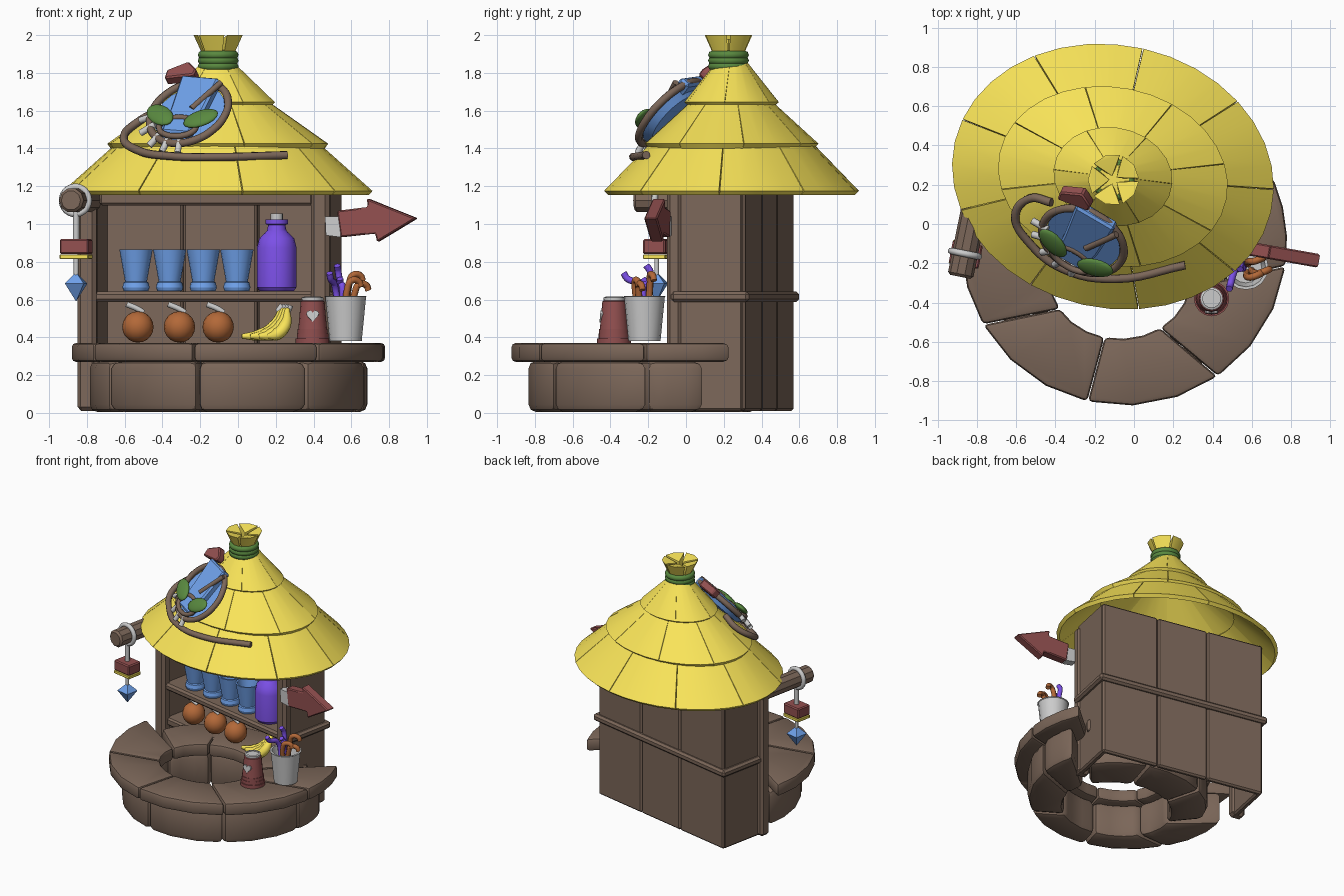
import bpy, bmesh
from math import sin, cos, pi, radians
from mathutils import Matrix, Vector

if "Cube" in bpy.data.objects:
    bpy.data.objects.remove(bpy.data.objects["Cube"])

COL = dict(brown=(.2, .135, .1), yellow=(.95, .78, .1), blue=(.16, .36, .83), purple=(.2, .08, .8),
           red=(.29, .08, .08), orange=(.45, .14, .04), green=(.1, .25, .05))
MATS = {}
for k, c in COL.items():
    MATS[k] = bpy.data.materials.new(k)
    MATS[k].diffuse_color = (*c, 1)

T = Matrix.Translation
CAB = T((-.125, .255, 0)) @ Matrix.Rotation(radians(-11.5), 4, 'Z')   # rotated hut frame


def add(name, data, mat):
    ob = bpy.data.objects.new(name, data)
    bpy.context.collection.objects.link(ob)
    if mat:
        data.materials.append(MATS[mat])
    return ob


def finish(name, bm, mat, M=Matrix(), bevel=0, seg=2):
    bmesh.ops.recalc_face_normals(bm, faces=bm.faces)
    if bevel:
        es = [e for e in bm.edges if e.calc_face_angle(0) > .5]
        bmesh.ops.bevel(bm, geom=es, offset=bevel, segments=seg, affect='EDGES', profile=.5)
    bm.transform(M)
    for f in bm.faces:
        f.smooth = True
    for e in bm.edges:
        e.smooth = e.calc_face_angle(0) < .55
    me = bpy.data.meshes.new(name)
    bm.to_mesh(me)
    bm.free()
    return add(name, me, mat)


def box(name, c, d, mat='brown', M=CAB, bevel=.012):
    bm = bmesh.new()
    bmesh.ops.create_cube(bm, size=1, matrix=T(c) @ Matrix.Diagonal((*d, 1)))
    return finish(name, bm, mat, M, bevel, 1)


def prism(name, pts, z0, z1, mat, M=Matrix(), bevel=0, seg=2):
    bm = bmesh.new()
    lo = [bm.verts.new((x, y, z0)) for x, y in pts]
    hi = [bm.verts.new((x, y, z1)) for x, y in pts]
    bm.faces.new(lo[::-1])
    bm.faces.new(hi)
    for i in range(len(pts)):
        j = (i + 1) % len(pts)
        bm.faces.new((lo[i], lo[j], hi[j], hi[i]))
    return finish(name, bm, mat, M, bevel, seg)


def lathe(name, prof, mat, M=Matrix(), n=16):
    bm = bmesh.new()
    vs = [bm.verts.new((r, 0, z)) for r, z in prof]
    es = [bm.edges.new(p) for p in zip(vs, vs[1:])]
    bmesh.ops.spin(bm, geom=vs + es, angle=2 * pi, steps=n, axis=(0, 0, 1), cent=(0, 0, 0))
    bmesh.ops.remove_doubles(bm, verts=bm.verts, dist=1e-4)
    return finish(name, bm, mat, M)


def ball(name, c, s, mat, M=Matrix(), seg=16):
    bm = bmesh.new()
    bmesh.ops.create_uvsphere(bm, u_segments=seg, v_segments=seg // 2 + 2, radius=1)
    return finish(name, bm, mat, M @ T(c) @ Matrix.Diagonal((*s, 1)))


def tube(name, pts, r, mat, M=Matrix(), closed=False, radii=None):
    cu = bpy.data.curves.new(name, 'CURVE')
    cu.dimensions, cu.bevel_depth, cu.bevel_resolution, cu.resolution_u = '3D', r, 2, 6
    cu.use_fill_caps = True
    sp = cu.splines.new('BEZIER')
    sp.bezier_points.add(len(pts) - 1)
    for i, (b, p) in enumerate(zip(sp.bezier_points, pts)):
        b.co = M @ Vector(p)
        b.handle_left_type = b.handle_right_type = 'AUTO'
        b.radius = radii[i] if radii else 1
    sp.use_cyclic_u = closed
    return add(name, cu, mat)


def ring(name, R, r, mat, M=Matrix(), sy=1):
    return tube(name, [(R * cos(i * pi / 6), R * sy * sin(i * pi / 6), 0) for i in range(12)], r, mat, M, True)


# round counter: base blocks and slabs around an off-centre hole
def counter(name, a0, a1, rx, ry, grow, z0, z1, bevel):
    g = radians(.15)
    A = [radians(a0) + g + (radians(a1 - a0) - 2 * g) * i / 3 for i in range(4)]
    out = [(-.05 + rx * cos(a), -.1 + ry * sin(a)) for a in A]
    inn = [(-.07 + (.355 + grow) * cos(a), -.28 + (.305 + grow) * sin(a)) for a in A]
    prism(name, out + inn[::-1], z0, z1, 'brown', bevel=bevel)


for a0, a1 in ((167, 210), (210, 257), (257, 305), (305, 352), (352, 384)):
    counter('counter_slab', a0, a1, .83, .825, 0, .27, .37, .022)
    counter('counter_base', a0, a1 if a1 < 380 else 376, .735, .735, .05, .005, .275, .04)
for a0, a1 in ((24, 70), (70, 120), (120, 167)):
    counter('counter_slab_back', a0, a1, .64, .5, 0, .27, .37, .022)
    counter('counter_base_back', a0, a1, .6, .48, .05, .005, .275, .04)

# hut: plank walls, corner posts, shelf, lintel
for a, b in ((-.65, -.2), (-.2, .2), (.2, .65)):
    box('back_plank', ((a + b) / 2, .17, .62), (b - a - .003, .04, 1.22))
for s in (-1, 1):
    box('side_wall', (s * .63, -.005, .62), (.045, .37, 1.22))
    box('front_post', (.615 if s > 0 else -.645, -.19, .61), (.1, .085, 1.2), bevel=.02)
box('hut_floor', (0, -.01, .335), (1.26, .36, .06))
box('shelf_band', (0, .005, .615), (1.36, .42, .055), bevel=.015)
box('lintel', (0, -.19, 1.135), (1.16, .06, .075), bevel=.015)


# thatched roof: three tiers of separate panels
def tier(a, b, z0, a2, b2, z1, panels, off):
    for p in range(panels):
        bm = bmesh.new()
        w = 2 * pi / panels
        A = [off + p * w + .004 + (w - .008) * i / 4 for i in range(5)]
        lo = [bm.verts.new((a * cos(t), b * sin(t), z0)) for t in A]
        hi = [bm.verts.new((a2 * cos(t), b2 * sin(t), z1)) for t in A]
        for i in range(4):
            bm.faces.new((lo[i], lo[i + 1], hi[i + 1], hi[i])).smooth = True
        bm.transform(CAB @ T((.02, -.01, 0)))
        me = bpy.data.meshes.new('roof_panel')
        bm.to_mesh(me)
        bm.free()
        ob = add('roof_panel', me, 'yellow')
        m = ob.modifiers.new('thick', 'SOLIDIFY')
        m.thickness, m.offset = .03, -1
        m = ob.modifiers.new('crisp', 'EDGE_SPLIT')
        m.split_angle = .55


tier(.825, .67, 1.175, .52, .41, 1.445, 9, .15)
tier(.59, .455, 1.425, .24, .19, 1.67, 8, .4)
tier(.305, .25, 1.645, .085, .085, 1.855, 6, .1)
TOP = T((-.105, .225, 0))
for i in range(3):
    ring('roof_tie', .085, .023, 'green', TOP @ T((0, 0, 1.835 + .03 * i)))
lathe('roof_neck', [(0, 1.8), (.09, 1.8), (.08, 1.92), (0, 1.92)], 'yellow', TOP, 12)
for p in range(5):
    bm = bmesh.new()
    A = [p * 2 * pi / 5 + .06 + (2 * pi / 5 - .12) * i / 2 for i in range(3)]
    c = (.02 * cos(A[1]), .02 * sin(A[1]))
    for r, z in ((.075, 1.88), (.13, 2.0)):
        for t in A:
            bm.verts.new((r * cos(t), r * sin(t), z))
    bm.verts.new((*c, 1.88))
    bm.verts.new((*c, 1.975))
    bmesh.ops.convex_hull(bm, input=bm.verts)
    finish('roof_tuft', bm, 'yellow', TOP)

# shelf goods: tumblers and bottle
for i in range(4):
    x = -.54 + .178 * i
    lathe('tumbler', [(0, 0), (.065, 0), (.072, .02), (.066, .045), (.058, .05), (.088, .22), (.076, .22),
                      (.05, .06), (0, .06)], 'blue', T((x, .13 - .2 * x, .645)))
B = T((.205, .1, .645))
lathe('bottle', [(0, 0), (.09, 0), (.105, .02), (.105, .23), (.092, .28), (.052, .32), (.045, .35), (.06, .355),
                 (.06, .38), (0, .38)], 'purple', B)
lathe('bottle_cap', [(0, .37), (.032, .37), (.032, .41), (0, .41)], None, B)

# counter goods: fruit, bananas
for x in (-.53, -.31, -.105):
    y = .1 - .2 * x
    ball('round_fruit', (x, y, .455), (.083, .083, .083), 'orange')
    tube('fruit_stem', [(x + .03, y, .53), (x, y, .55), (x - .06, y, .575)], .015, None)
for i in range(4):
    d = .035 * i
    tube('banana', [(.23 + d * .3, .08 - d * .3, .55), (.19 + d * .55, .05 - d * .6, .46), (.12 + d * .8, .03 - d * .6, .415),
                    (.02 + d * 1.3, .02 - d * .5, .405)], .033, 'yellow', radii=(.4, 1, 1, .4))
    tube('banana_stalk', [(.21 + d * .5, .08, .535), (.235 + d * .4, .08, .57)], .016, None)

# upturned red cup with heart
R = T((.395, -.38, .37))
lathe('red_cup', [(0, 0), (.09, 0), (.09, .025), (.083, .025), (.083, .05), (.08, .05), (.08, .075), (.076, .075),
                  (.063, .22), (.055, .225), (0, .225)], 'red', R)
lathe('red_cup_top', [(0, .21), (.056, .21), (.058, .24), (.045, .245), (.045, .235), (0, .235)], None, R)
heart = [(.0021 * 16 * sin(t) ** 3, .0022 * (13 * cos(t) - 5 * cos(2 * t) - 2 * cos(3 * t) - cos(4 * t)))
         for t in [i * pi / 8 for i in range(16)]]
prism('cup_heart', heart, 0, .02, None, T((.395, -.435, .515)) @ Matrix.Rotation(pi / 2 - .09, 4, 'X'))

# bucket with straws and canes
K = T((.57, -.22, .38))
lathe('bucket', [(0, 0), (.085, 0), (.108, .235), (.115, .24), (.1, .24), (.08, .14), (0, .14)], None, K)
for x, y, tx, ty, h in ((-.03, .03, -.04, .03, .4), (-.06, -.02, -.08, -.09, .36), (-.02, 0, -.025, .01, .33)):
    tube('straw', [(x * .6, y * .4, .12), (x, y, .3), (tx, ty, h - .03), (tx - .005, ty - .02, h)], .018, 'purple', K)
for x, y, h in ((.02, .03, .34), (.05, -.03, .29), (.01, -.05, .31)):
    tube('cane', [(x * .5, y * .5, .12), (x, y, h - .03), (x + .02, y, h + .01), (x + .06, y + .015, h + .005),
                  (x + .07, y + .02, h - .02)], .018, 'orange', K)

# arrow sign on the right post
S = T((.5, -.11, 0)) @ Matrix.Rotation(radians(-10), 4, 'Z') @ Matrix.Rotation(pi / 2, 4, 'X')
prism('sign_arrow', [(.05, .93), (.235, .95), (.245, .905), (.455, 1.03), (.19, 1.135), (.195, 1.09), (.03, 1.07)],
      -.035, .035, 'red', S, .007, 1)
prism('sign_bracket', [(-.03, .94), (.05, .93), (.04, 1.04), (-.035, 1.04)], -.03, .03, None, S)

# log arm with hanging charm
L = CAB @ T((-.64, -.665, 1.125)) @ Matrix.Rotation(-pi / 2, 4, 'X')
lathe('log_arm', [(0, 0), (.052, 0), (.066, .014), (.066, .5), (0, .5)], 'brown', L, 10)
ring('hanger_ring', .072, .017, None, L @ T((0, 0, .12)))
H = T((-.857, -.155, 0))
tube('hanger_rod', [(0, 0, 1.07), (0, 0, .9)], .017, None, H)
box('charm_block', (0, 0, .88), (.155, .12, .08), 'red', H @ Matrix.Rotation(radians(-11), 4, 'Z'), .008)
box('charm_plate', (0, 0, .827), (.155, .12, .025), 'yellow', H @ Matrix.Rotation(radians(-11), 4, 'Z'), .004)
tube('charm_link', [(0, 0, .82), (0, 0, .73)], .013, None, H)
lathe('charm_gem', [(0, .59), (.072, .685), (0, .745)], 'blue', H @ Matrix.Rotation(radians(34), 4, 'Z'), 4)

# roof ornament: drink in a hoop lying on the thatch
v = Vector((.38, .55, .73)).normalized()
n = Vector((-.3, -.62, .72))
n = (n - v * n.dot(v)).normalized()
E = T((-.26, -.085, 1.59)) @ Matrix((v.cross(n), v, n)).transposed().to_4x4()
ring('ornament_hoop', .22, .021, 'brown', E)
lathe('ornament_disc', [(0, -.05), (.17, -.05), (.2, -.01), (0, -.01)], 'blue', E, 20)
prism('ornament_glass', [(-.085, -.17), (.085, -.17), (.1, 0), (.095, .23), (-.135, .23), (-.1, 0)], -.03, .035,
      'blue', E, .012, 1)
tube('ornament_straw', [(.03, .0, .035), (.12, .2, .03)], .017, 'brown', E)
ring('ornament_rim', .11, .016, 'brown', E @ T((0, -.13, .03)), .6)
for s in (-1, 1):
    ball('ornament_leaf', (0, 0, 0), (.098, .058, .022), 'green',
         E @ T((s * .125, -.075, .05)) @ Matrix.Rotation(s * .5, 4, 'Z'))
for a in (195, 215, 240, 260, 280):
    a = radians(a)
    tube('ornament_peg', [(.19 * cos(a), .19 * sin(a), .01), (.28 * cos(a), .28 * sin(a), -.01)], .018, None, E)
prism('ornament_tip', [(-.23, .2), (-.07, .24), (-.07, .28), (-.14, .33), (-.24, .26)], -.03, .03, 'red', E, .008, 1)
tube('ornament_tail', [(-.42, .11, 1.6), (-.53, .13, 1.54), (-.605, .04, 1.46), (-.53, -.1, 1.39), (-.36, -.23, 1.36),
                       (-.1, -.28, 1.355), (.26, -.21, 1.365)], .022, 'brown')

for m in bpy.data.materials:
    if m.users and not m.is_grease_pencil:
        m.use_nodes = True
        m.node_tree.nodes["Principled BSDF"].inputs["Base Color"].default_value = m.diffuse_color
